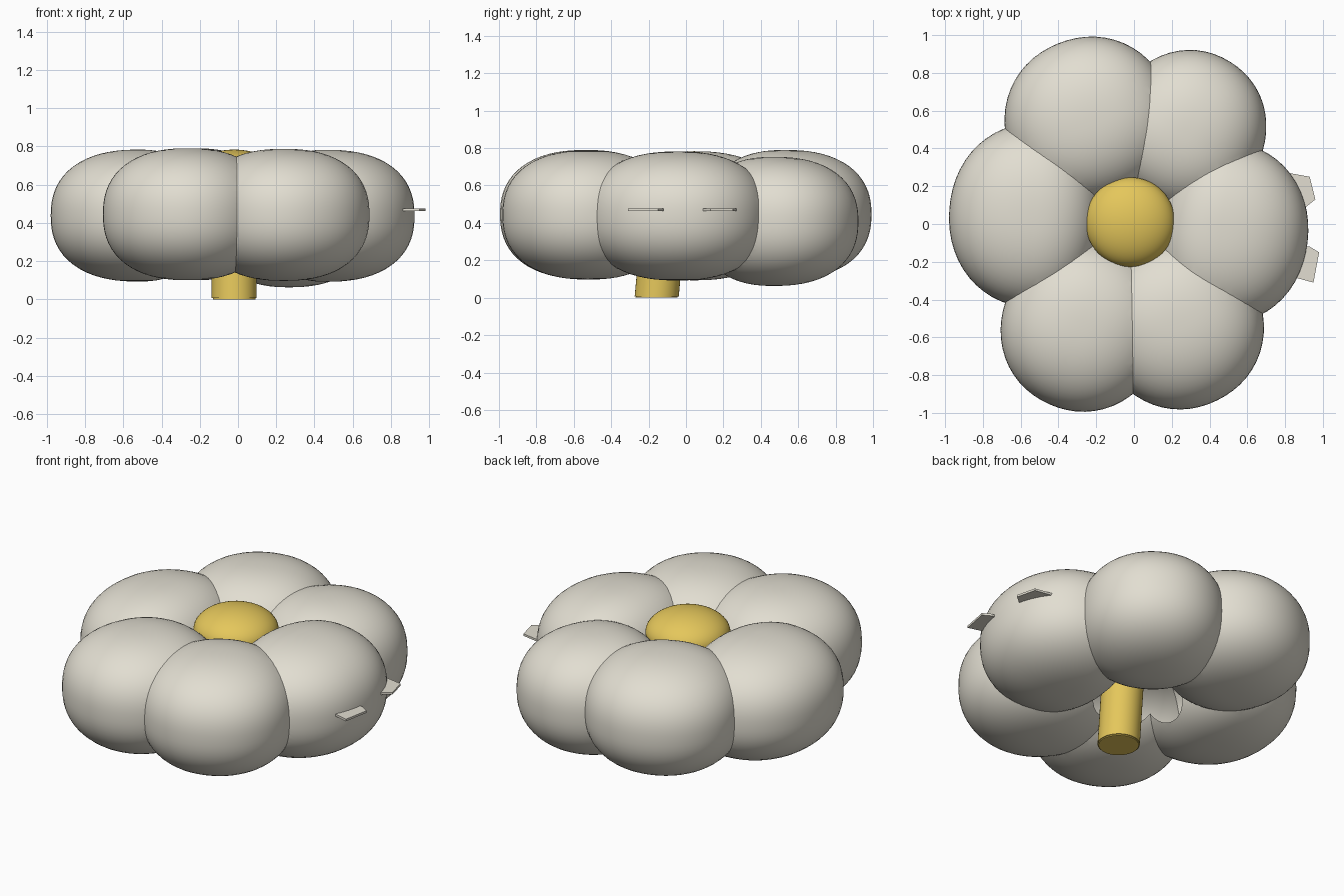
import bpy, bmesh, math
from mathutils import Vector, Matrix

if "Cube" in bpy.data.objects:
    bpy.data.objects.remove(bpy.data.objects["Cube"])


def material(name, rgb):
    m = bpy.data.materials.new(name)
    m.diffuse_color = (*rgb, 1)
    m.use_nodes = True
    m.node_tree.nodes["Principled BSDF"].inputs["Base Color"].default_value = m.diffuse_color
    return m


CREAM = material("cream", (0.76, 0.73, 0.64))
YELLOW = material("warm yellow", (0.78, 0.57, 0.105))


def smooth(ob):
    bpy.ops.object.select_all(action='DESELECT')
    bpy.context.view_layer.objects.active = ob
    ob.select_set(True)
    bpy.ops.object.shade_smooth_by_angle(angle=math.radians(35))


def finish(bm, name, mat):
    bmesh.ops.recalc_face_normals(bm, faces=bm.faces)
    me = bpy.data.meshes.new(name)
    bm.to_mesh(me)
    bm.free()
    me.materials.append(mat)
    ob = bpy.data.objects.new(name, me)
    bpy.context.collection.objects.link(ob)
    return ob


def plump(name, mat, centre, half, inner=None, turn=0, plan=2.0, side=2.0):
    """Rounded cushion: a sphere pushed out to a boxier superellipsoid.
    'inner' is the half length on the -x side."""
    bm = bmesh.new()
    bmesh.ops.create_uvsphere(bm, u_segments=56, v_segments=36, radius=1)
    for v in bm.verts:
        x, y, z = (abs(c) for c in v.co)
        flat = (x ** plan + y ** plan) ** (1 / plan)
        v.co /= (flat ** side + z ** side) ** (1 / side)
        if inner and v.co.x < 0:
            v.co.x *= inner / half[0]
    bmesh.ops.transform(
        bm, verts=bm.verts,
        matrix=Matrix.Translation(centre) @ Matrix.Rotation(turn, 4, 'Z')
        @ Matrix.Diagonal((*half, 1)))
    return finish(bm, name, mat)


def combine(target, other, operation):
    mod = target.modifiers.new("combine", 'BOOLEAN')
    mod.operation, mod.solver, mod.object = operation, 'EXACT', other
    bpy.context.view_layer.objects.active = target
    bpy.ops.object.modifier_apply(modifier=mod.name)
    bpy.data.objects.remove(other)


# Petals: direction in degrees, tip distance, half width, middle height
HUB = Vector((-0.02, 0.01, 0))
PETALS = [
    (-6.5, 0.945, 0.485, 0.437),
    (58, 1.0, 0.415, 0.408),
    (112, 1.02, 0.45, 0.445),
    (176, 0.96, 0.49, 0.438),
    (246, 1.055, 0.435, 0.445),
    (296, 1.05, 0.44, 0.442),
]
LENGTH = 0.46
parts = []
for i, (deg, tip, width, z) in enumerate(PETALS):
    a = math.radians(deg)
    dist = tip - LENGTH
    mid = HUB + Vector((dist * math.cos(a), dist * math.sin(a), z))
    parts.append(plump(f"petal_{i + 1}", CREAM, mid, (LENGTH, width, 0.345),
                       dist - 0.15, a, 2.1, 2.35))

# Join the petals into one hollow shell with a round opening underneath
petals = parts[0]
petals.name = "petals"
for p in parts[1:]:
    combine(petals, p, 'UNION')
HOLE, ROOF = 0.25, 0.4
bm = bmesh.new()
bmesh.ops.create_cone(bm, cap_ends=True, segments=48, radius1=HOLE, radius2=HOLE, depth=ROOF,
                      matrix=Matrix.Translation(HUB + Vector((0, 0, ROOF / 2))))
combine(petals, finish(bm, "hole_cutter", CREAM), 'DIFFERENCE')
bm = bmesh.new()
bm.from_mesh(petals.data)
walls = [f for f in bm.faces if all(
    (v.co - HUB).xy.length < HOLE + 0.002 and v.co.z < ROOF + 0.002 for v in f.verts)]
bmesh.ops.delete(bm, geom=walls, context='FACES')
bm.to_mesh(petals.data)
bm.free()
smooth(petals)

# Domed flower centre
smooth(plump("flower_centre", YELLOW, (-0.02, 0.01, 0.65), (0.237, 0.237, 0.133)))

# Slightly leaning stem with a level foot
HEIGHT = 0.62
bm = bmesh.new()
bmesh.ops.create_cone(bm, cap_ends=True, segments=40, radius1=0.118, radius2=0.118, depth=HEIGHT)
rim = [e for e in bm.edges if all(v.co.z < 0 for v in e.verts)]
bmesh.ops.bevel(bm, geom=rim, offset=0.006, segments=2, affect='EDGES')
for v in bm.verts:
    z = v.co.z + HEIGHT / 2
    v.co = (v.co.x - 0.02, v.co.y - 0.157 + 0.09 * z, z)
smooth(finish(bm, "stem", YELLOW))

# Two small tabs sticking out of the right petal
TABS = [
    [(0.82, 0.27), (0.93, 0.25), (0.96, 0.13), (0.91, 0.09), (0.82, 0.10)],
    [(0.84, -0.12), (0.93, -0.12), (0.98, -0.15), (0.95, -0.31), (0.84, -0.28)],
]
for i, outline in enumerate(TABS):
    bm = bmesh.new()
    face = bm.faces.new([bm.verts.new((x, y, 0.463)) for x, y in outline])
    top = bmesh.ops.extrude_face_region(bm, geom=[face])["geom"]
    bmesh.ops.translate(bm, vec=(0, 0, 0.013),
                        verts=[g for g in top if isinstance(g, bmesh.types.BMVert)])
    finish(bm, f"tab_{i + 1}", CREAM)
